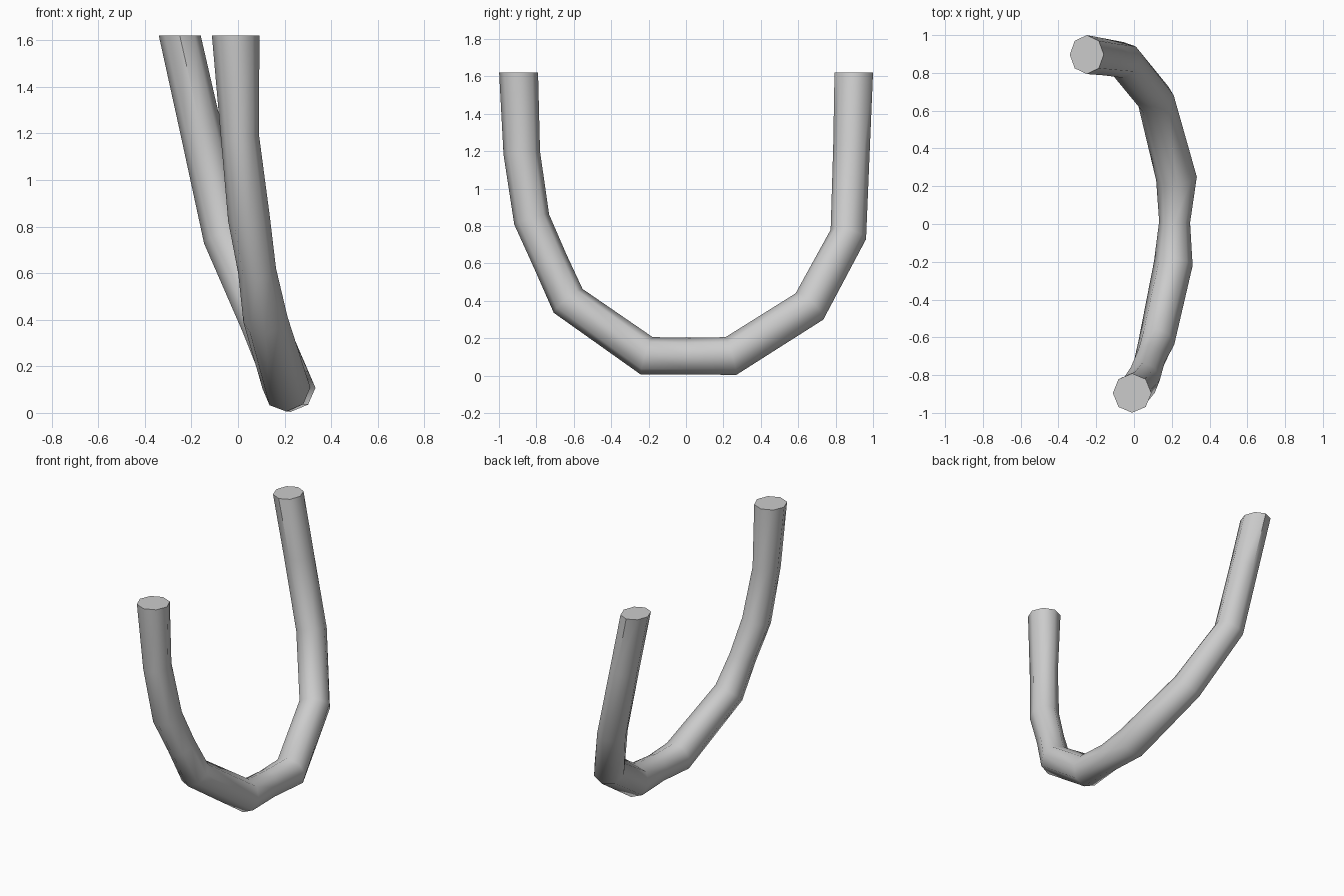
import bpy, bmesh, math
from mathutils import Vector

if "Cube" in bpy.data.objects:
    bpy.data.objects.remove(bpy.data.objects["Cube"])

SIDES = 8
# centre line of the bent bar: x, y, z, half width, half depth
PATH = [
    (-0.01, -0.895, 1.62, 0.102, 0.104),
    (0.008, -0.878, 1.19, 0.082, 0.098),
    (0.047, -0.825, 0.835, 0.090, 0.097),
    (0.082, -0.725, 0.61, 0.082, 0.094),
    (0.118, -0.63, 0.40, 0.096, 0.100),
    (0.208, -0.21, 0.106, 0.103, 0.105),
    (0.215, 0.01, 0.105, 0.082, 0.098),
    (0.225, 0.24, 0.105, 0.108, 0.105),
    (0.115, 0.66, 0.37, 0.100, 0.102),
    (-0.055, 0.868, 0.755, 0.095, 0.098),
    (-0.16, 0.885, 1.22, 0.090, 0.098),
    (-0.25, 0.897, 1.62, 0.090, 0.103),
]

pts = [Vector(p[:3]) for p in PATH]
bm = bmesh.new()
rings = []
for i, p in enumerate(pts):
    # end rings are cut level, inner rings bisect the bend
    if i == 0:
        n = Vector((0, 0, -1))
    elif i == len(pts) - 1:
        n = Vector((0, 0, 1))
    else:
        n = ((p - pts[i - 1]).normalized() + (pts[i + 1] - p).normalized()).normalized()
    u = Vector((1, 0, 0))
    u = (u - n * u.dot(n)).normalized()
    v = n.cross(u)
    rx, ry = PATH[i][3:]
    ring = []
    for k in range(SIDES):
        a = 2 * math.pi * k / SIDES
        ring.append(bm.verts.new(p + rx * math.cos(a) * u + ry * math.sin(a) * v))
    rings.append(ring)

# tube walls
for a, b in zip(rings, rings[1:]):
    for k in range(SIDES):
        j = (k + 1) % SIDES
        bm.faces.new((a[k], a[j], b[j], b[k]))
# flat end caps
bm.faces.new(rings[0])
bm.faces.new(rings[-1])
bmesh.ops.recalc_face_normals(bm, faces=bm.faces)

mesh = bpy.data.meshes.new("bent_tube")
bm.to_mesh(mesh)
bm.free()
tube = bpy.data.objects.new("bent_tube", mesh)
bpy.context.collection.objects.link(tube)

# smooth walls, crisp caps
bpy.context.view_layer.objects.active = tube
tube.select_set(True)
bpy.ops.object.shade_smooth_by_angle(angle=math.radians(50))
